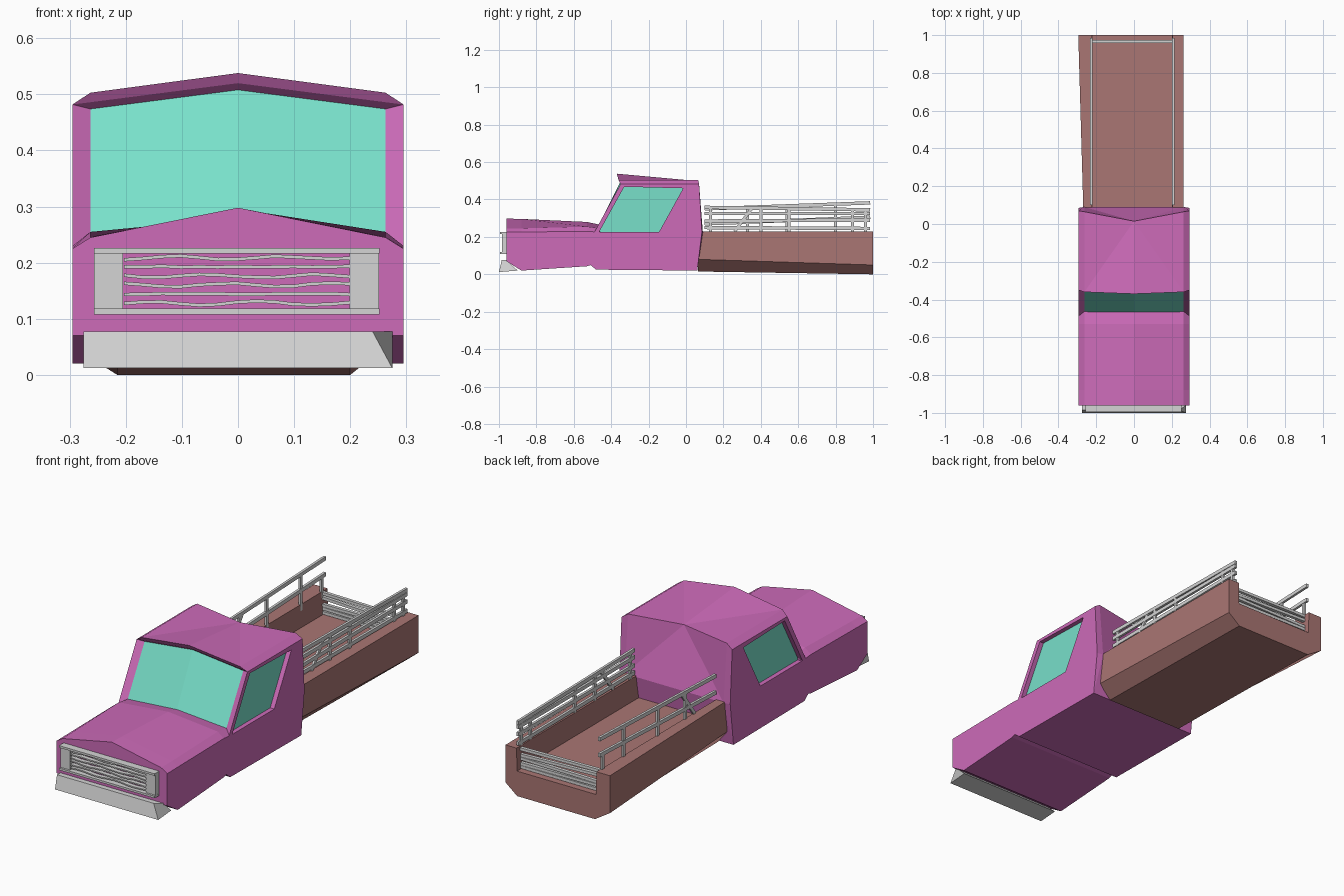
import bpy, bmesh, math, random
from mathutils import Vector

random.seed(4)
if "Cube" in bpy.data.objects:
    bpy.data.objects.remove(bpy.data.objects["Cube"])


def material(name, rgb):
    m = bpy.data.materials.new(name)
    m.use_nodes = True
    m.diffuse_color = (*rgb, 1)
    m.node_tree.nodes["Principled BSDF"].inputs["Base Color"].default_value = (*rgb, 1)
    return m


paint = material("pink_paint", (0.61, 0.147, 0.485))
glass = material("teal_glass", (0.188, 0.745, 0.59))
wood = material("brown_bed", (0.40, 0.18, 0.172))
metal = material("light_grey_metal", (0.66, 0.66, 0.66))


def finish(name, bm, *mats):
    bmesh.ops.recalc_face_normals(bm, faces=bm.faces)
    mesh = bpy.data.meshes.new(name)
    bm.to_mesh(mesh)
    bm.free()
    for m in mats:
        mesh.materials.append(m)
    bpy.context.collection.objects.link(bpy.data.objects.new(name, mesh))


def loft(name, rings, mat):
    """Skin closed rings of points and cap both ends."""
    bm = bmesh.new()
    vs = [[bm.verts.new(p) for p in ring] for ring in rings]
    n = len(vs[0])
    for a, b in zip(vs, vs[1:]):
        for i in range(n):
            j = (i + 1) % n
            bm.faces.new((a[i], a[j], b[j], b[i]))
    bm.faces.new(vs[0])
    bm.faces.new(vs[-1])
    finish(name, bm, mat)


def box(name, lo, hi, mat):
    (x, y, z), (u, v, w) = lo, hi
    loft(name, [[(s, y, z), (s, v, z), (s, v, w), (s, y, w)] for s in (x, u)], mat)


def bar(name, p, q, across, up):
    """Rectangular metal bar between two points."""
    p, q = Vector(p), Vector(q)
    d = (q - p).normalized()
    ref = Vector((1, 0, 0)) if abs(d.x) < 0.7 else Vector((0, 1, 0))
    t = d.cross(ref).normalized()
    s = t.cross(d)
    corners = [(1, 1), (-1, 1), (-1, -1), (1, -1)]
    loft(name, [[e + s * a * across + t * b * up for a, b in corners] for e in (p, q)], metal)


# Hood: crown, shoulder, side and bottom heights along its length
def hood_ring(y, crown, shoulder, side, bottom):
    half = [(0.263, shoulder), (0.295, side), (0.295, bottom)]
    pts = [(0, crown)] + half + [(-x, z) for x, z in reversed(half)]
    return [(x, y, z) for x, z in pts]


loft("hood", [hood_ring(-0.96, 0.298, 0.245, 0.225, 0.07),
              hood_ring(-0.88, 0.296, 0.246, 0.226, 0.02),
              hood_ring(-0.53, 0.28, 0.255, 0.23, 0.043),
              hood_ring(-0.46, 0.265, 0.245, 0.225, 0.065)], paint)

# Cab: named points on one half, mirrored across the middle
P = dict(
    sill_tip=(0.295, -0.53, 0.065), sill_front=(0.295, -0.48, 0.025), sill_back=(0.295, 0.06, 0.02),
    belt_front=(0.295, -0.49, 0.225), belt_back=(0.295, 0.085, 0.225),
    eave_front=(0.295, -0.35, 0.482), eave_back=(0.295, 0.07, 0.482),
    w1=(0.295, -0.465, 0.225), w2=(0.295, -0.33, 0.468), w3=(0.295, -0.015, 0.46), w4=(0.295, -0.145, 0.225),
    roof_front=(0.263, -0.36, 0.503), roof_peak=(0, -0.37, 0.538),
    roof_back=(0.263, 0.065, 0.503), roof_mid=(0, 0.015, 0.503),
    lip=(0.263, -0.35, 0.486), lip_mid=(0, -0.36, 0.52),
    s1=(0.263, -0.475, 0.225), s2=(0.263, -0.335, 0.474), s3=(0, -0.345, 0.508), s4=(0, -0.485, 0.225),
    back_edge=(0.263, 0.09, 0.225), back_mid=(0, 0.09, 0.225),
    tip_mid=(0, -0.53, 0.065), front_mid=(0, -0.48, 0.025), sill_mid=(0, 0.06, 0.02))
for i in "1234":
    x, y, z = P["w" + i]
    P["g" + i] = (x - 0.022, y, z)

# Cab panels, each listed by its corner points
door = ["sill_tip sill_front sill_back belt_back w4 w1 belt_front",
        "belt_front w1 w2 eave_front", "eave_front w2 w3 eave_back", "eave_back w3 w4 belt_back",
        "w1 w2 g2 g1", "w2 w3 g3 g2", "w3 w4 g4 g3", "w4 w1 g1 g4"]
windows = ["g1 g2 g3 g4", "s1 s2 s3 s4"]
pillar = ["belt_front eave_front s2 s1", "eave_front lip s2", "eave_front roof_front lip",
          "belt_front s1 sill_tip", "s1 s4 tip_mid sill_tip"]
roof = ["roof_front roof_peak lip_mid lip", "lip lip_mid s3 s2", "eave_front eave_back roof_back roof_front",
        "roof_front roof_back roof_mid", "roof_front roof_mid roof_peak"]
back = ["eave_back belt_back back_edge roof_back", "roof_back back_edge roof_mid",
        "roof_mid back_edge back_mid", "belt_back sill_back back_edge", "back_edge sill_back sill_mid back_mid"]
floor = ["sill_front sill_back sill_mid front_mid", "sill_tip sill_front front_mid tip_mid"]

bm = bmesh.new()
verts = {}
for side in (1, -1):
    for panel in door + windows + pillar + roof + back + floor:
        ring = []
        for n in panel.split():
            x, y, z = P[n]
            key = (n, side if x else 0)
            if key not in verts:
                verts[key] = bm.verts.new((x * side, y, z))
            ring.append(verts[key])
        bm.faces.new(ring).material_index = int(panel in windows)
finish("cab", bm, paint, glass)


# Cargo bed: open U section, tapering slightly toward the front
def bed_ring(y, right, chamfer, bottom):
    pts = [(right, 0.23), (right, chamfer), (-0.215, bottom), (0.2, bottom), (0.262, chamfer),
           (0.262, 0.23), (0.203, 0.23), (0.2, 0.12), (-0.22, 0.12), (-0.223, 0.23)]
    return [(x, y, z) for x, z in pts]


loft("cargo_bed", [bed_ring(0.065, -0.268, 0.08, 0.015), bed_ring(1.0, -0.295, 0.05, 0)], wood)

# Side rails: start and end height of every plank
for name, x, planks in (("left", 0.208, [(0.358, 0.345), (0.325, 0.325), (0.285, 0.29), (0.25, 0.245)]),
                        ("right", -0.226, [(0.35, 0.382), (0.27, 0.305)])):
    for a, b in planks:
        bar(name + "_rail", (x, 0.1, a), (x, 0.985, b), 0.006, 0.009)
    posts = (0.13, 0.4, 0.55, 0.89, 0.96) if x > 0 else (0.33, 0.54, 0.8)
    for y in posts:
        t = (y - 0.1) / 0.885
        top = planks[0][0] * (1 - t) + planks[0][1] * t
        bar(name + "_post", (x, y, 0.2), (x, y, top), 0.005, 0.008)
    bar(name + "_brace", (x, 0.26, 0.23), (x, 0.35, 0.35), 0.005, 0.008)
bar("rear_short_post", (-0.226, 0.96, 0.2), (-0.226, 0.96, 0.31), 0.005, 0.008)

# Tailgate slats fan out across the open end
for a, b in ((0.222, 0.215), (0.2, 0.185), (0.165, 0.17), (0.15, 0.145), (0.13, 0.13)):
    bar("tailgate_slat", (-0.225, 0.965, a), (0.205, 0.965, b), 0.008, 0.007)

# Grille: frame, lamp plates and wavy slats
for z in (0.113, 0.221):
    box("grille_bar", (-0.257, -0.995, z - 0.005), (0.252, -0.955, z + 0.005), metal)
for x in (-0.231, 0.225):
    box("lamp_plate", (x - 0.026, -0.985, 0.118), (x + 0.026, -0.955, 0.216), metal)
for k in range(6):
    rings = []
    for i in range(13):
        x = -0.203 + i * 0.0335
        z = 0.128 + k * 0.0162 + 0.003 * math.sin(i * 1.1 + k) * (k % 3 != 1) + random.uniform(-0.001, 0.001)
        rings.append([(x, -0.985, z - 0.003), (x, -0.965, z - 0.003),
                      (x, -0.965, z + 0.003), (x, -0.985, z + 0.003)])
    loft("grille_slat", rings, metal)

# Bumper: wedge running back under the hood, one top corner clipped
loft("bumper", [[(-0.275, -1.0, 0.012), (-0.275, -0.9, 0.02), (-0.275, -0.96, 0.077), (-0.275, -0.985, 0.077)],
                [(0.275, -1.0, 0.012), (0.275, -0.9, 0.02), (0.275, -0.96, 0.077), (0.24, -0.985, 0.077)]], metal)
